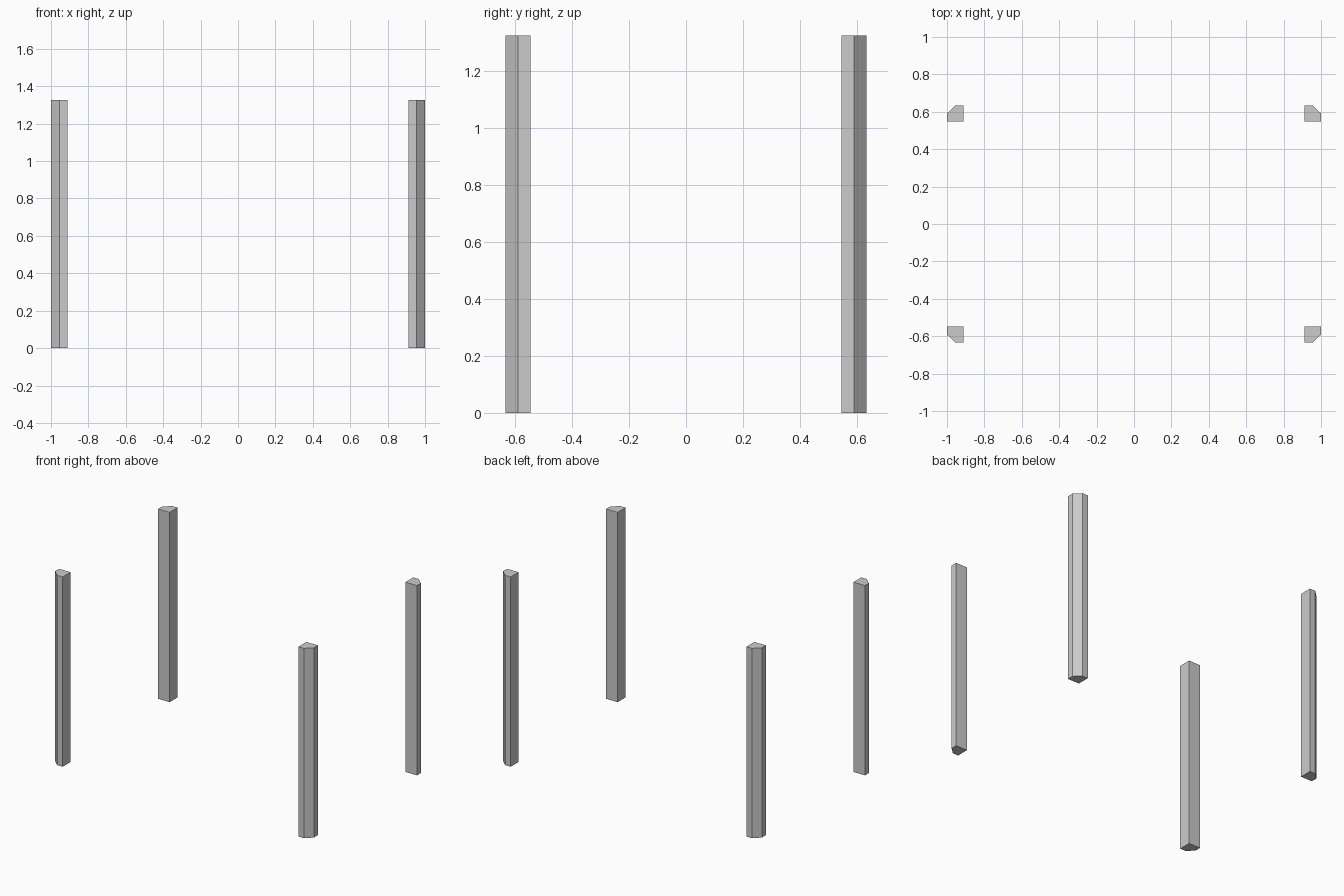
import bpy, bmesh

if "Cube" in bpy.data.objects:
    bpy.data.objects.remove(bpy.data.objects["Cube"])

HEIGHT = 1.326
X_IN, X_MID, X_OUT = 0.911, 0.954, 1.0
Y_IN, Y_MID, Y_OUT = 0.547, 0.591, 0.634

# Post cross-section: a square with its outer corner chamfered
PROFILE = [(X_IN, Y_IN), (X_OUT, Y_IN), (X_OUT, Y_MID), (X_MID, Y_OUT), (X_IN, Y_OUT)]


def corner_post(name, sx, sy):
    bm = bmesh.new()
    base = bm.faces.new([bm.verts.new((x * sx, y * sy, 0)) for x, y in PROFILE])
    ext = bmesh.ops.extrude_face_region(bm, geom=[base], use_keep_orig=True)
    top = [v for v in ext["geom"] if isinstance(v, bmesh.types.BMVert)]
    bmesh.ops.translate(bm, verts=top, vec=(0, 0, HEIGHT))
    bmesh.ops.recalc_face_normals(bm, faces=bm.faces)
    mesh = bpy.data.meshes.new(name)
    bm.to_mesh(mesh)
    bm.free()
    bpy.context.collection.objects.link(bpy.data.objects.new(name, mesh))


# Four posts, mirrored to the corners
for side, sx in (("left", -1), ("right", 1)):
    for end, sy in (("front", -1), ("back", 1)):
        corner_post(f"{end}_{side}_post", sx, sy)
